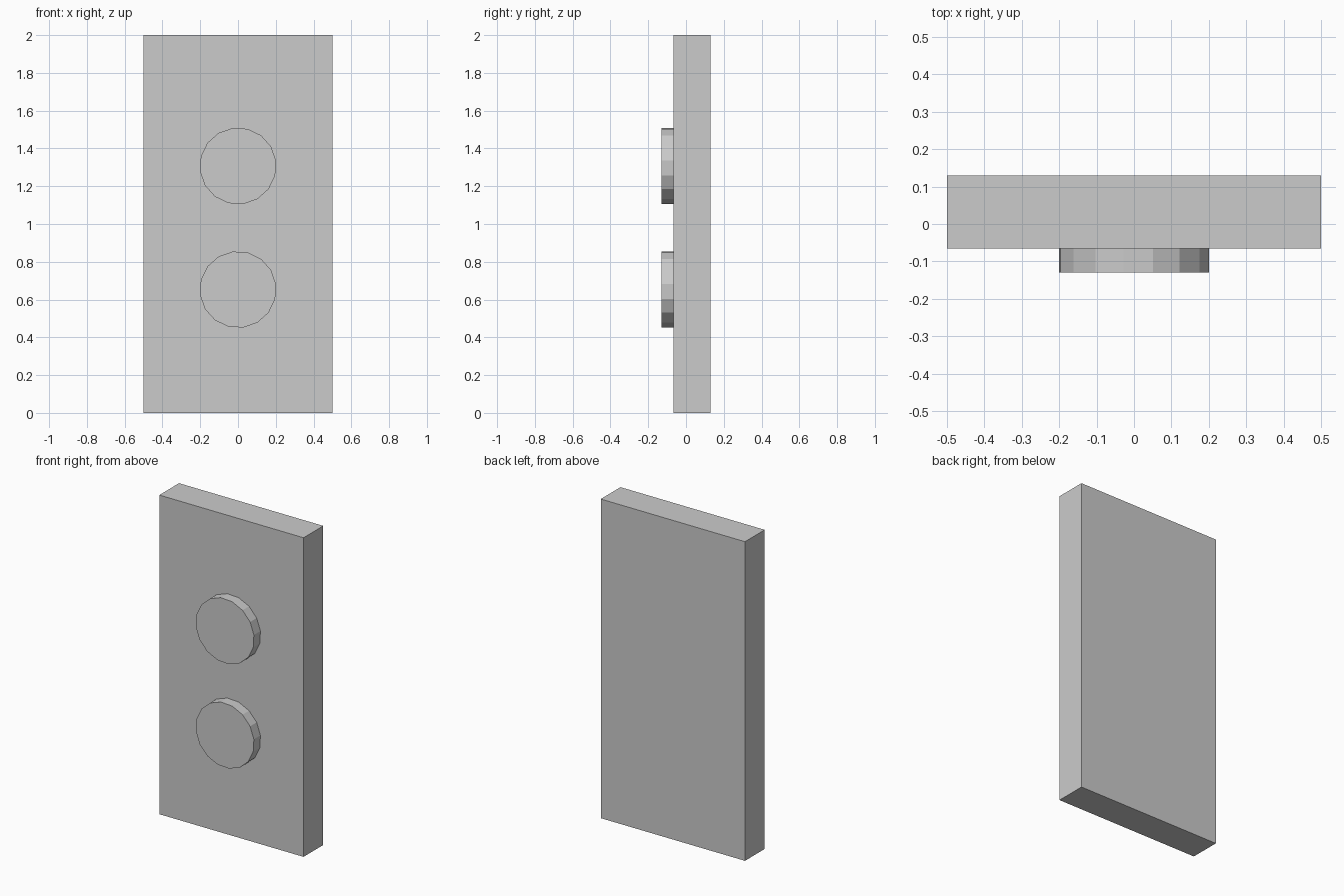
import bpy
from math import radians, pi

cube = bpy.data.objects.get("Cube")
if cube:
    bpy.data.objects.remove(cube, do_unlink=True)

# Single plain grey
grey = bpy.data.materials.new("light_grey")
grey.use_nodes = True
colour = (0.6, 0.6, 0.6, 1)
grey.diffuse_color = colour
grey.node_tree.nodes["Principled BSDF"].inputs["Base Color"].default_value = colour

FACE_Y = -0.065   # front of the panel
HALF_DEPTH = 0.13


def finish(name):
    obj = bpy.context.object
    obj.name = name
    obj.data.materials.append(grey)
    return obj


# Upright panel
bpy.ops.mesh.primitive_cube_add(size=1, location=(0, (FACE_Y + HALF_DEPTH) / 2, 1))
panel = finish("panel")
panel.scale = (1, HALF_DEPTH - FACE_Y, 2)

# Two round buttons on the front, slightly rolled about their axis
for name, z in (("lower_button", 0.653), ("upper_button", 1.307)):
    bpy.ops.mesh.primitive_cylinder_add(
        vertices=16, radius=0.203, depth=HALF_DEPTH + FACE_Y,
        location=(0, (FACE_Y - HALF_DEPTH) / 2, z))
    button = finish(name)
    button.rotation_euler = (pi / 2, radians(-8), 0)
